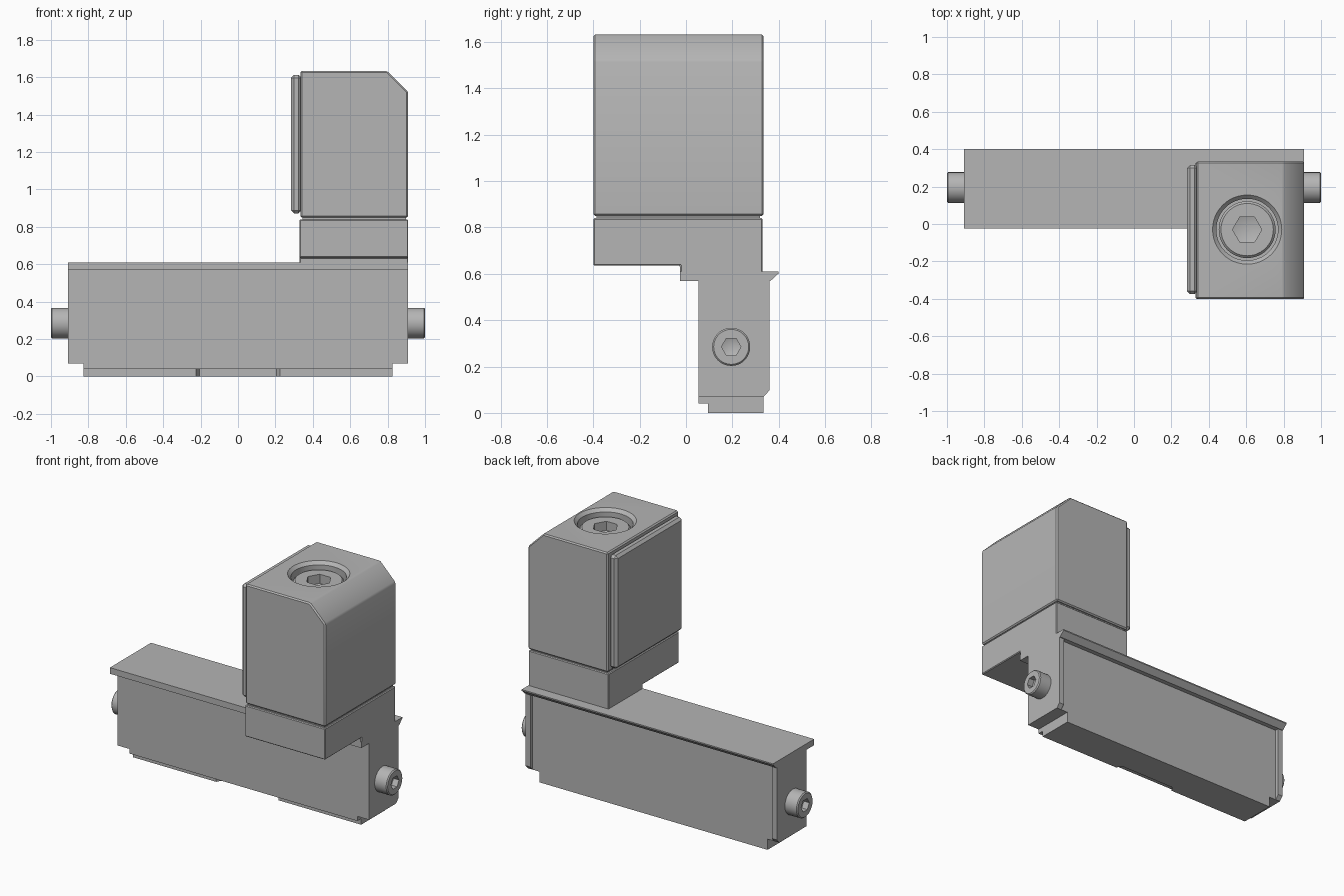
import bpy, bmesh
from math import pi, cos, sin, radians

cube = bpy.data.objects.get("Cube")
if cube:
    bpy.data.objects.remove(cube, do_unlink=True)

GREY = (0.46, 0.46, 0.46, 1)
grey = bpy.data.materials.new("plain grey")
grey.use_nodes = True
grey.diffuse_color = GREY
grey.node_tree.nodes["Principled BSDF"].inputs["Base Color"].default_value = GREY


def finish(name, bm):
    bmesh.ops.recalc_face_normals(bm, faces=bm.faces)
    mesh = bpy.data.meshes.new(name)
    bm.to_mesh(mesh)
    bm.free()
    mesh.materials.append(grey)
    obj = bpy.data.objects.new(name, mesh)
    bpy.context.collection.objects.link(obj)
    return obj


def prism(name, axis, outline, start, end):
    """Extrude a 2D outline along an axis."""
    place = {"x": lambda a, b, t: (t, a, b),
             "y": lambda a, b, t: (a, t, b),
             "z": lambda a, b, t: (a, b, t)}[axis]
    bm = bmesh.new()
    low, high = [[bm.verts.new(place(a, b, t)) for a, b in outline]
                 for t in (start, end)]
    bm.faces.new(low)
    bm.faces.new(high)
    n = len(outline)
    for i in range(n):
        j = (i + 1) % n
        bm.faces.new((low[i], low[j], high[j], high[i]))
    return finish(name, bm)


def rect(a0, a1, b0, b1):
    return [(a0, b0), (a1, b0), (a1, b1), (a0, b1)]


def lathe(name, rings, sides, location, tilt=0, phase=0):
    """Turn (radius, height) rings about z; zero radius makes a tip."""
    bm = bmesh.new()
    loops = []
    for r, h in rings:
        count = sides if r else 1
        loops.append([bm.verts.new((r * cos(phase + 2 * pi * i / sides),
                                    r * sin(phase + 2 * pi * i / sides), h))
                      for i in range(count)])
    for lo, hi in zip(loops, loops[1:]):
        for i in range(sides):
            j = (i + 1) % sides
            ring = [lo[i % len(lo)], lo[j % len(lo)], hi[j % len(hi)], hi[i % len(hi)]]
            bm.faces.new(list(dict.fromkeys(ring)))
    obj = finish(name, bm)
    obj.location = location
    obj.rotation_euler.y = tilt
    return obj


def activate(obj):
    bpy.ops.object.select_all(action="DESELECT")
    obj.select_set(True)
    bpy.context.view_layer.objects.active = obj


def cut(obj, cutter):
    mod = obj.modifiers.new("cut", "BOOLEAN")
    mod.operation = "DIFFERENCE"
    mod.solver = "EXACT"
    mod.object = cutter
    activate(obj)
    bpy.ops.object.modifier_apply(modifier=mod.name)
    bpy.data.objects.remove(cutter, do_unlink=True)


def bevel(obj, width, segments=1):
    mod = obj.modifiers.new("bevel", "BEVEL")
    mod.width = width
    mod.segments = segments
    mod.limit_method = "ANGLE"
    activate(obj)
    bpy.ops.object.modifier_apply(modifier=mod.name)


def smooth(obj):
    activate(obj)
    bpy.ops.object.shade_smooth_by_angle(angle=radians(30))


def socket_screw(name, radius, height, hex_radius, depth, location, tilt, phase):
    edge = radius * 0.08
    head = lathe(name, [(0, -0.02), (radius, -0.02), (radius, height - edge),
                        (radius - edge, height), (0, height)], 48, location, tilt)
    hexagon = lathe("hex_cutter", [(0, height - depth * 1.4), (hex_radius, height - depth),
                                   (hex_radius, height + 0.02), (0, height + 0.02)],
                    6, location, tilt, phase)
    cut(head, hexagon)
    smooth(head)


# Long rail body with its overhanging top flange
prism("rail_body", "x", [(0.055, 0.07), (0.335, 0.07), (0.335, 0.57), (0.365, 0.57),
                         (0.40, 0.602), (0.40, 0.61), (-0.025, 0.61), (-0.025, 0.57),
                         (0.055, 0.57)], -0.91, 0.91)

# Ribs on the back at both ends
for side, word in ((1, "left"), (-1, "right")):
    prism(word + "_end_rib", "x", [(0.30, 0.07), (0.335, 0.07), (0.36, 0.097),
                                   (0.36, 0.575), (0.30, 0.575)],
          side * 0.875, side * 0.91)

# Stepped foot, with a shallow notch along the front of the lower step
prism("foot_upper_step", "z", rect(-0.825, 0.825, 0.055, 0.335), 0.04, 0.075)
prism("foot_lower_step", "z", [(-0.825, 0.335), (-0.825, 0.095), (-0.225, 0.095),
                               (-0.205, 0.13), (0.205, 0.13), (0.225, 0.095),
                               (0.825, 0.095), (0.825, 0.335)], 0, 0.045)

# Lower block resting on the rail
lower = prism("lower_block", "x", [(-0.40, 0.635), (-0.025, 0.635), (-0.025, 0.59),
                                   (0.33, 0.59), (0.33, 0.84), (-0.40, 0.84)], 0.33, 0.91)
bevel(lower, 0.005)

# Recessed seam between the blocks
prism("seam", "z", rect(0.345, 0.897, -0.387, 0.32), 0.83, 0.86)

# Upper block with one sloped top edge and a counterbored hole
upper = prism("upper_block", "y", [(0.333, 0.85), (0.91, 0.85), (0.91, 1.522),
                                   (0.80, 1.632), (0.333, 1.632)], -0.40, 0.335)
bevel(upper, 0.008)
SCREW_X, SCREW_Y, TOP = 0.605, -0.03, 1.632
cut(upper, lathe("hole_cutter", [(0, -0.12), (0.165, -0.12), (0.165, -0.02),
                                 (0.195, 0.01), (0, 0.01)], 48, (SCREW_X, SCREW_Y, TOP)))
smooth(upper)

# Raised plate on the right face of the upper block
plate = prism("side_plate", "x", rect(-0.375, 0.315, 0.872, 1.612), 0.283, 0.34)
bevel(plate, 0.016)

# Socket head screws: one on top, one at each end of the rail
socket_screw("top_screw", 0.152, 0.09, 0.078, 0.06,
             (SCREW_X, SCREW_Y, TOP - 0.13), 0, 0)
for side, word in ((1, "left"), (-1, "right")):
    socket_screw(word + "_end_screw", 0.082, 0.09, 0.042, 0.04,
                 (side * 0.91, 0.195, 0.285), side * pi / 2, pi / 6)
